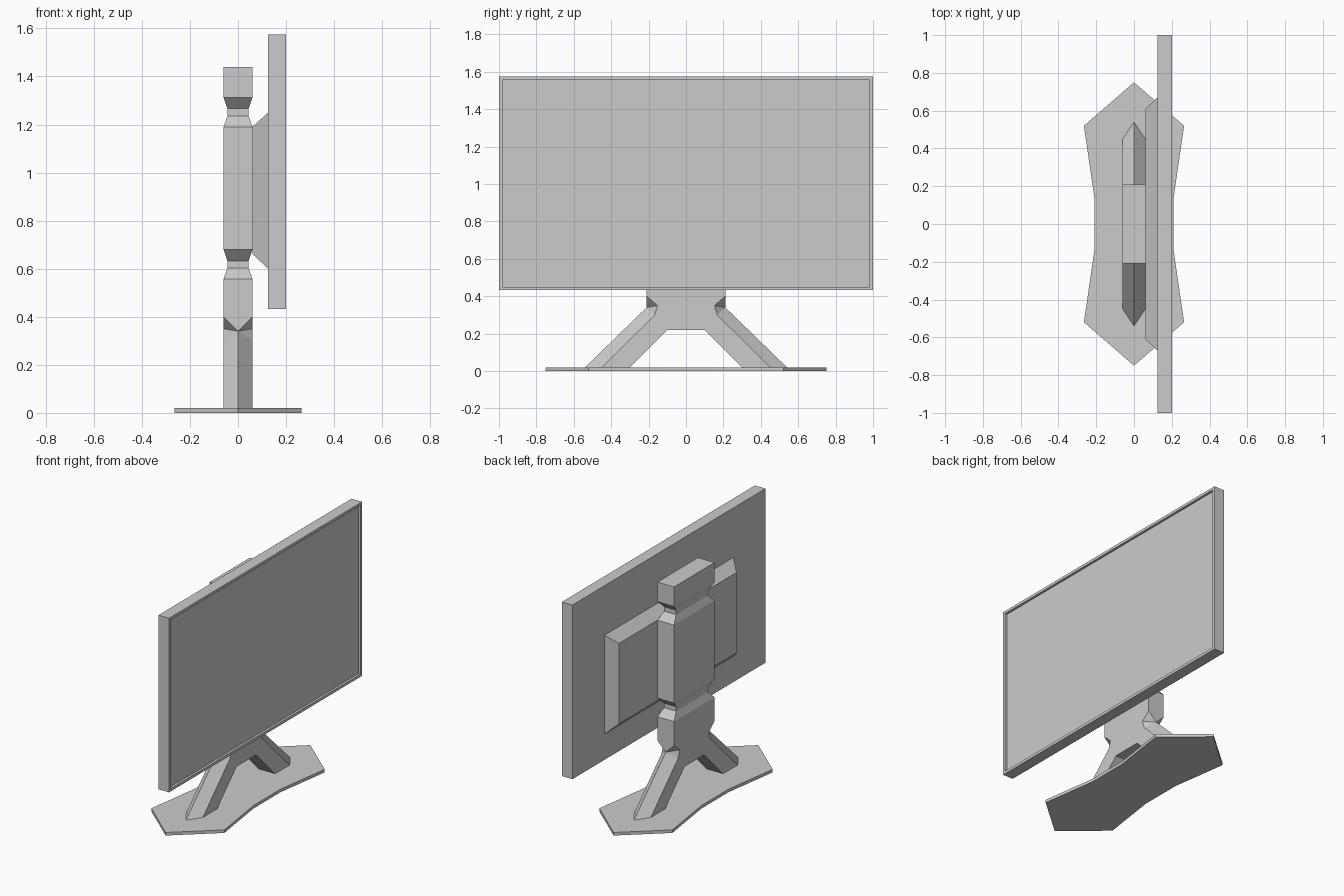
import bpy, bmesh

if "Cube" in bpy.data.objects:
    bpy.data.objects.remove(bpy.data.objects["Cube"])


def finish(name, bm):
    bmesh.ops.remove_doubles(bm, verts=bm.verts, dist=1e-5)
    bmesh.ops.recalc_face_normals(bm, faces=bm.faces)
    mesh = bpy.data.meshes.new(name)
    bm.to_mesh(mesh)
    bm.free()
    obj = bpy.data.objects.new(name, mesh)
    bpy.context.collection.objects.link(obj)
    return obj


def face(bm, points):
    return bm.faces.new([bm.verts.new(p) for p in points])


def loft(name, rings, cap_start=True):
    """Skin a list of closed rings that share a point count."""
    bm = bmesh.new()
    loops = [[bm.verts.new(p) for p in ring] for ring in rings]
    n = len(loops[0])
    for a, b in zip(loops, loops[1:]):
        for i in range(n):
            j = (i + 1) % n
            bm.faces.new((a[i], a[j], b[j], b[i]))
    if cap_start:
        bm.faces.new(loops[0])
    bm.faces.new(loops[-1])
    return finish(name, bm)


def rect_z(hx, hy, z):
    return [(-hx, -hy, z), (hx, -hy, z), (hx, hy, z), (-hx, hy, z)]


def rect_x(x, hy, z0, z1):
    return [(x, -hy, z0), (x, hy, z0), (x, hy, z1), (x, -hy, z1)]


# Base plate: waisted outline with pointed ends
half = [(0, -0.75), (0.265, -0.52), (0.21, -0.14), (0.21, 0.14), (0.265, 0.52), (0, 0.75)]
outline = half + [(-x, y) for x, y in half[-2:0:-1]]
loft("base_plate", [[(x, y, z) for x, y in outline] for z in (0, 0.02)])

# Column with two narrowed necks
HX, HY, NX, NY = 0.06, 0.21, 0.044, 0.165
rings = []
for z in (0.557, 1.19):
    rings += [rect_z(HX, HY, z), rect_z(NX, NY, z + 0.046),
              rect_z(NX, NY, z + 0.076), rect_z(HX, HY, z + 0.122)]
rings.append(rect_z(HX, HY, 1.44))
loft("column", rings, cap_start=False)

# Splayed legs: flat front and back, ridged outer side
A0, A1, B, C, D, E, F = [(0.21, 0.557), (0.21, 0.40), (0.152, 0.35), (0.167, 0.30),
                         (0.46, 0.01), (0.31, 0.01), (0.10, 0.22)]
side = [A0, A1, B, C, D, E, F]
bm = bmesh.new()
for x in (-HX, HX):
    face(bm, [(x, y, z) for y, z in side] + [(x, -y, z) for y, z in reversed(side)])
for s in (-1, 1):
    def P(p, k):
        return (k * HX, s * p[0], p[1])
    R1, R2 = (0, s * 0.21, 0.34), (0, s * 0.55, 0.01)
    face(bm, [P(A0, -1), P(A0, 1), P(A1, 1), R1, P(A1, -1)])
    for k in (-1, 1):
        face(bm, [P(A1, k), P(B, k), R1])
        face(bm, [P(B, k), P(C, k), R1])
        face(bm, [P(C, k), P(D, k), R2, R1])
    face(bm, [P(D, -1), R2, P(D, 1), P(E, 1), P(E, -1)])
    face(bm, [P(E, -1), P(E, 1), P(F, 1), P(F, -1)])
face(bm, [(k * HX, s * F[0], F[1]) for k, s in ((-1, -1), (1, -1), (1, 1), (-1, 1))])
finish("legs", bm)

# Tapered mounting housing behind the panel
loft("rear_housing", [rect_x(0.06, 0.61, 0.662, 1.19), rect_x(0.125, 0.67, 0.60, 1.25)])

# Panel with a thin bezel around a recessed screen
loft("panel", [rect_x(0.124, 1.0, 0.432, 1.574), rect_x(0.2, 1.0, 0.432, 1.574),
               rect_x(0.2, 0.982, 0.45, 1.556), rect_x(0.185, 0.982, 0.45, 1.556)])
